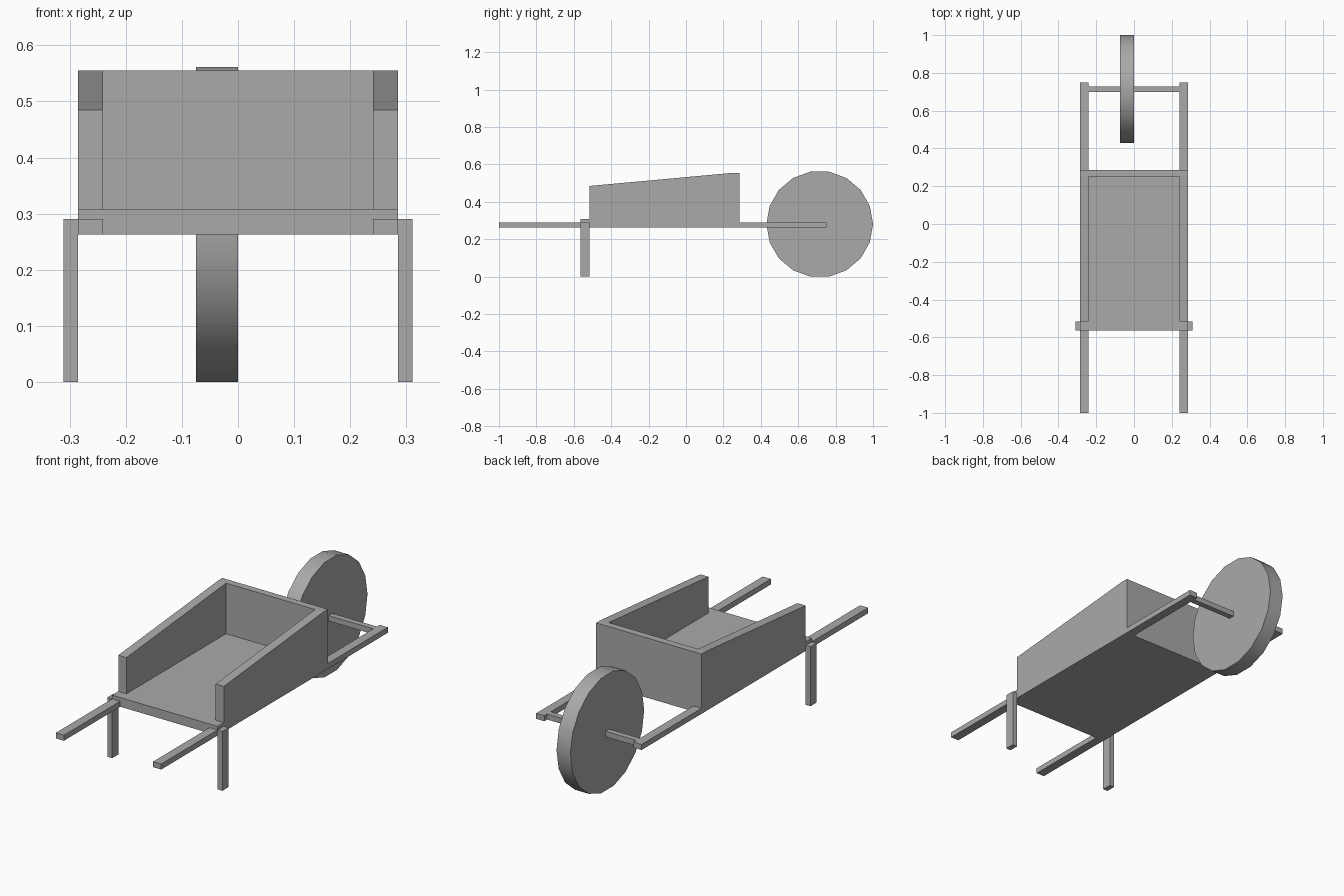
import bpy, bmesh, math
from mathutils import Matrix

if "Cube" in bpy.data.objects:
    bpy.data.objects.remove(bpy.data.objects["Cube"], do_unlink=True)

GREY = (0.4, 0.4, 0.4, 1)
grey = bpy.data.materials.new("plain grey")
grey.use_nodes = True
grey.diffuse_color = GREY
grey.node_tree.nodes["Principled BSDF"].inputs["Base Color"].default_value = GREY


def add_object(name, bm):
    bmesh.ops.recalc_face_normals(bm, faces=bm.faces)
    mesh = bpy.data.meshes.new(name)
    bm.to_mesh(mesh)
    bm.free()
    mesh.materials.append(grey)
    obj = bpy.data.objects.new(name, mesh)
    bpy.context.collection.objects.link(obj)
    return obj


def prism(name, x0, x1, profile):
    """Extrude a (y, z) outline from x0 to x1."""
    bm = bmesh.new()
    face = bm.faces.new([bm.verts.new((x0, y, z)) for y, z in profile])
    ext = bmesh.ops.extrude_face_region(bm, geom=[face])["geom"]
    verts = [v for v in ext if isinstance(v, bmesh.types.BMVert)]
    bmesh.ops.translate(bm, verts=verts, vec=(x1 - x0, 0, 0))
    return add_object(name, bm)


def box(name, x0, x1, y0, y1, z0, z1):
    return prism(name, x0, x1, [(y0, z0), (y1, z0), (y1, z1), (y0, z1)])


OUT, INN = 0.285, 0.241          # outer and inner half widths of the tray
FRONT, BACK = -0.565, 0.287      # ends of the floor
LOW, BAR, FLOOR = 0.263, 0.29, 0.308
RIM_FRONT, RIM_BACK = 0.485, 0.555
WALL_FRONT, WALL_BACK = -0.517, 0.252

# Tray floor and back wall
box("tray_floor", -OUT, OUT, FRONT, BACK, LOW, FLOOR)
box("tray_back_wall", -OUT, OUT, WALL_BACK, BACK, FLOOR, RIM_BACK)

# Mirrored parts: sloped walls, handles, wheel arms and legs
for side, s in (("left", 1), ("right", -1)):
    prism(side + "_wall", s * INN, s * OUT,
          [(WALL_FRONT, FLOOR), (WALL_BACK, FLOOR),
           (WALL_BACK, RIM_BACK), (WALL_FRONT, RIM_FRONT)])
    box(side + "_handle", s * INN, s * OUT, -1, FRONT, LOW, BAR)
    box(side + "_wheel_arm", s * INN, s * OUT, BACK, 0.75, LOW, BAR)
    box(side + "_leg", s * OUT, s * 0.311, FRONT, WALL_FRONT, 0, BAR)

# Axle between the wheel arms
box("axle", -INN, INN, 0.7, 0.728, LOW, BAR)

# Solid wheel, set slightly off centre
bm = bmesh.new()
radius, sides = 0.285, 18
height = radius * math.cos(math.pi / sides)
bmesh.ops.create_cone(bm, cap_ends=True, segments=sides,
                      radius1=radius, radius2=radius, depth=0.075)
bmesh.ops.transform(bm, verts=bm.verts,
                    matrix=Matrix.Translation((-0.0375, 0.715, height))
                    @ Matrix.Rotation(math.pi / 2, 4, "Y"))
wheel = add_object("wheel", bm)
bpy.ops.object.select_all(action="DESELECT")
wheel.select_set(True)
bpy.context.view_layer.objects.active = wheel
bpy.ops.object.shade_smooth_by_angle(angle=math.radians(35))
